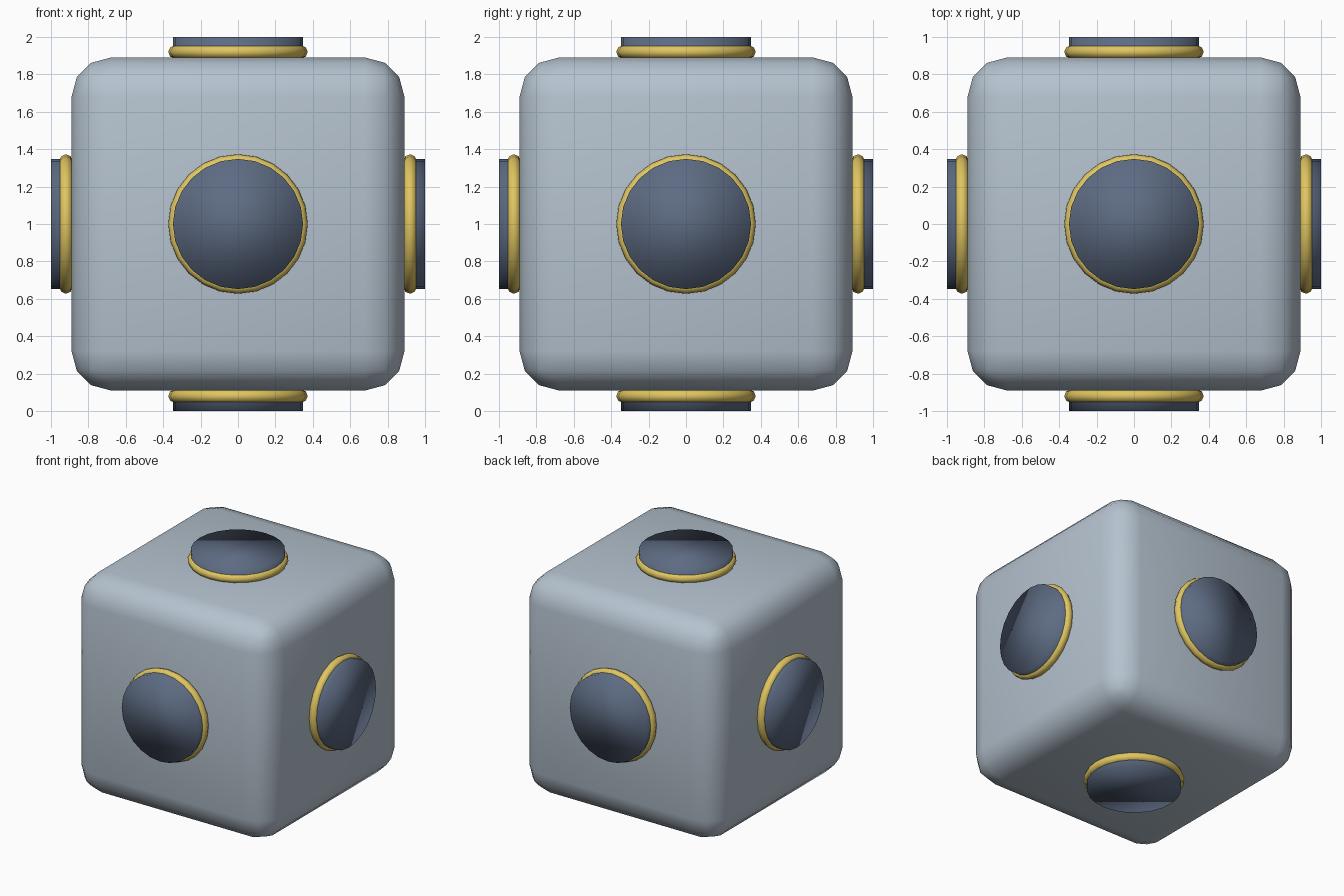
import bpy
from mathutils import Vector

cube = bpy.data.objects.get("Cube")
if cube:
    bpy.data.objects.remove(cube, do_unlink=True)


def material(name, rgb):
    mat = bpy.data.materials.new(name)
    mat.use_nodes = True
    mat.diffuse_color = (*rgb, 1)
    mat.node_tree.nodes["Principled BSDF"].inputs["Base Color"].default_value = (*rgb, 1)
    return mat


def finish(name, mat):
    obj = bpy.context.object
    obj.name = name
    obj.data.materials.append(mat)
    bpy.ops.object.shade_smooth()
    return obj


grey = material("pale blue grey", (0.46, 0.54, 0.62))
slate = material("dark slate blue", (0.11, 0.147, 0.225))
gold = material("gold", (0.74, 0.56, 0.12))

CENTRE = Vector((0, 0, 1))
SIDES = 24

# Rounded cube body
bpy.ops.mesh.primitive_cube_add(size=1.78, location=CENTRE)
body = finish("body", grey)
bevel = body.modifiers.new("rounded edges", "BEVEL")
bevel.width = 0.21
bevel.segments = 3
bevel.limit_method = "NONE"

# A round stud with a gold collar on every face
faces = {
    "left": (1, 0, 0), "right": (-1, 0, 0),
    "back": (0, 1, 0), "front": (0, -1, 0),
    "top": (0, 0, 1), "bottom": (0, 0, -1),
}
for side, axis in faces.items():
    out = Vector(axis)
    turn = out.to_track_quat("Z", "Y").to_euler()
    bpy.ops.mesh.primitive_cylinder_add(
        vertices=SIDES, radius=0.348, depth=0.2,
        location=CENTRE + out * 0.9, rotation=turn)
    finish(side + "_stud", slate)
    bpy.ops.mesh.primitive_torus_add(
        major_segments=SIDES, minor_segments=8,
        major_radius=0.338, minor_radius=0.035,
        location=CENTRE + out * 0.92, rotation=turn)
    finish(side + "_collar", gold)
